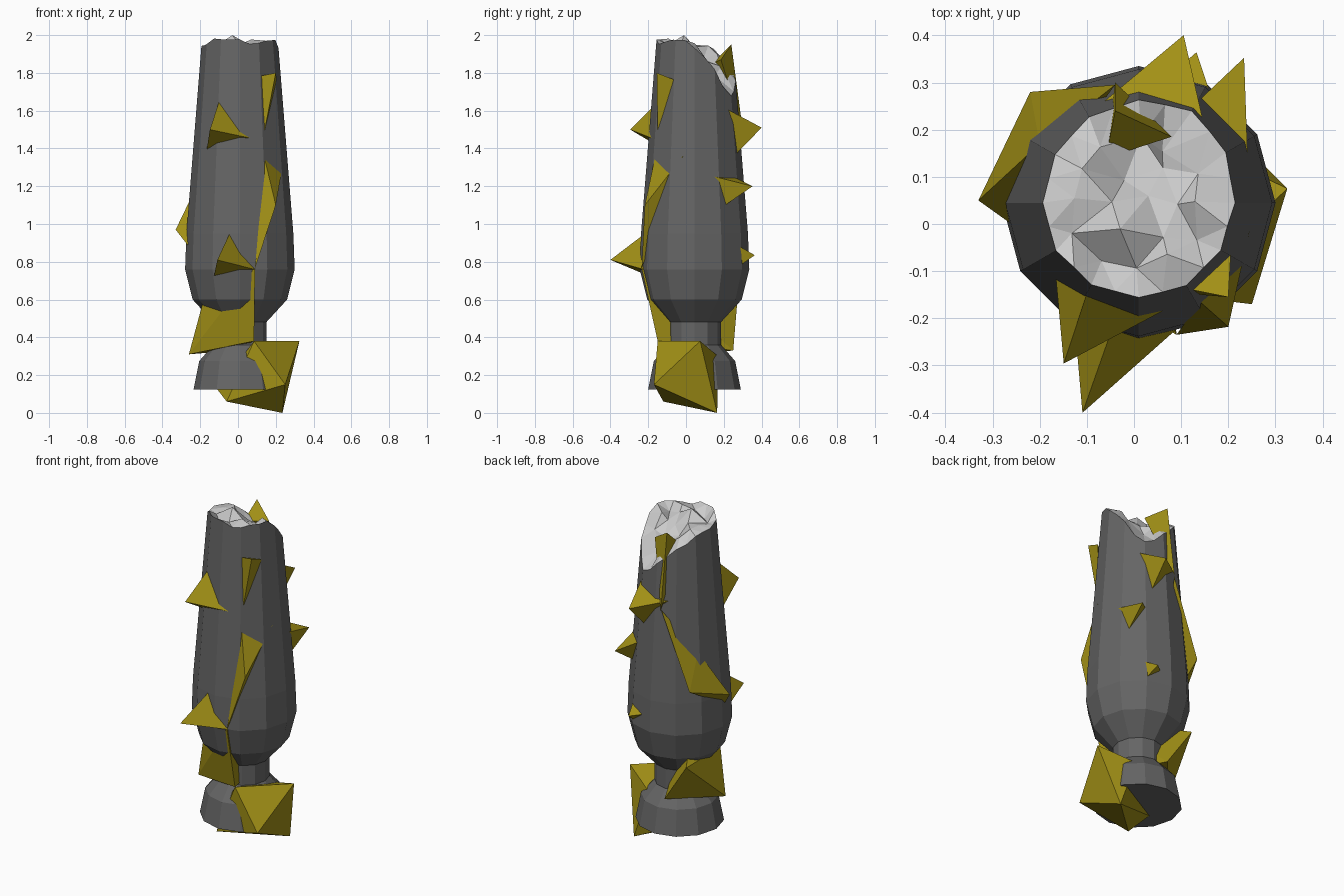
import bpy, bmesh, random
from math import sin, cos, exp, radians, pi

if "Cube" in bpy.data.objects:
    bpy.data.objects.remove(bpy.data.objects["Cube"])

random.seed(4)
CX, CY, SIDES = 0.01, 0.045, 12


def material(name, rgb):
    m = bpy.data.materials.new(name)
    m.diffuse_color = (*rgb, 1)
    m.use_nodes = True
    m.node_tree.nodes["Principled BSDF"].inputs["Base Color"].default_value = m.diffuse_color
    return m


STONE = material("dark_stone", (0.13, 0.13, 0.13))
BREAK = material("pale_break", (0.52, 0.52, 0.52))
GOLD = material("gold", (0.36, 0.28, 0.008))


def add_object(name, bm, mat):
    bmesh.ops.recalc_face_normals(bm, faces=bm.faces)
    me = bpy.data.meshes.new(name)
    bm.to_mesh(me)
    bm.free()
    me.materials.append(mat)
    ob = bpy.data.objects.new(name, me)
    bpy.context.collection.objects.link(ob)


def polar(r, deg, z):
    return (CX + r * cos(radians(deg)), CY + r * sin(radians(deg)), z)


def shaft_radius(z):
    return min(0.29, 0.283 - 0.08 * (z - 0.95))


def rim_height(deg):
    """Ragged rim with a notch at the back right, steeper on its right side."""
    off = (deg - 62 + 180) % 360 - 180
    width = 28 if off < 0 else 45
    return 1.965 - 0.27 * exp(-0.5 * (off / width) ** 2)


rim_pts = []
for i in range(2 * SIDES):
    deg = i * 180 / SIDES
    z = rim_height(deg) + random.uniform(-0.02, 0.02)
    flat = cos(pi / SIDES) if i % 2 else 1      # odd points lie mid-facet
    rim_pts.append(polar(shaft_radius(z) * flat, deg, z))

# Turned column: foot, neck, bulge and tapering shaft
PROFILE = [(0.245, 0.125), (0.215, 0.275), (0.14, 0.36), (0.14, 0.48),
           (0.25, 0.60), (0.29, 0.76), (0.283, 0.95)]
bm = bmesh.new()
rings = [[bm.verts.new(polar(r, i * 360 / SIDES, z)) for i in range(SIDES)]
         for r, z in PROFILE]
rim = [bm.verts.new(p) for p in rim_pts]
bm.faces.new(rings[0])
for i in range(SIDES):
    j = (i + 1) % SIDES
    for lo, hi in zip(rings, rings[1:]):
        bm.faces.new((lo[i], lo[j], hi[j], hi[i]))
    bm.faces.new((rings[-1][i], rings[-1][j], rim[2 * j], rim[2 * i + 1], rim[2 * i]))
add_object("column", bm, STONE)

# Broken top: jittered rings stepping 24 > 12 > 6 > 1
bm = bmesh.new()
outer = [bm.verts.new(p) for p in rim_pts]
for n, r, blend in ((12, 0.14, 0.6), (6, 0.07, 0.3)):
    inner = []
    for i in range(n):
        deg = i * 360 / n
        z = 1.92 + (rim_height(deg) - 1.92) * blend + random.uniform(-0.03, 0.03)
        inner.append(bm.verts.new(polar(r + random.uniform(-0.025, 0.025),
                                        deg + random.uniform(-6, 6), z)))
    for i in range(n):
        j = (i + 1) % n
        mid = outer[2 * i + 1]
        bm.faces.new((outer[2 * i], mid, inner[i]))
        bm.faces.new((mid, outer[2 * j], inner[j]))
        bm.faces.new((mid, inner[j], inner[i]))
    outer = inner
outer[4].co.z = 2.0                              # highest splinter
centre = bm.verts.new((0.03, 0.06, 1.91))
for i in range(6):
    bm.faces.new((outer[i], outer[(i + 1) % 6], centre))
add_object("broken_top", bm, BREAK)


def crystal(name, *pts):
    """Faceted crystal spanning a few corner points."""
    bm = bmesh.new()
    for p in pts:
        bm.verts.new(p)
    bmesh.ops.convex_hull(bm, input=bm.verts)
    bmesh.ops.delete(bm, geom=[v for v in bm.verts if not v.link_faces], context='VERTS')
    add_object(name, bm, GOLD)


def spike(name, tip_deg, reach, z, base_deg, size, roll):
    """Three-sided spike whose triangular base is wrapped on the shaft."""
    base = []
    for k in range(3):
        a = radians(roll + 120 * k)
        bz = z + size * sin(a)
        r = shaft_radius(bz)
        base.append(polar(r * 0.96, base_deg + 180 / pi * size * cos(a) / r, bz))
    crystal(name, polar(reach, tip_deg, z), *base)


# Small spikes on the shaft
spike("front_upper_spike", 245, 0.376, 1.50, 249, 0.157, 103)
spike("front_lower_spike", 255, 0.461, 0.81, 262, 0.138, 98)
spike("back_upper_spike", 75, 0.368, 1.51, 77, 0.14, 16)
spike("back_right_spike", 54, 0.38, 1.20, 40, 0.10, 27)
spike("back_small_spike", 69, 0.342, 0.835, 64, 0.062, 6)

# Long slivers lying along the shaft
crystal("right_upper_sliver", (.125, -.14, 1.785), (.20, -.155, 1.80),
        (.205, -.065, 1.765), (.14, -.15, 1.49))
crystal("right_long_sliver", (.14, -.165, 1.35), (.20, -.218, 1.10),
        (.245, -.015, 1.36), (.09, -.235, .765))
crystal("left_long_sliver", (-.33, .05, .97), (-.22, .28, 1.04), (-.2, .17, 1.24),
        (-.26, 0, .88), (-.04, .295, 1.5))
crystal("back_top_sliver", (-.04, .24, 1.95), (-.06, .14, 1.85),
        (.08, .185, 1.87), (-.04, .30, 1.5))

# Big crystals around the neck and under the foot
crystal("neck_crystal", (.09, -.235, .765), (.085, -.15, .38), (-.19, .27, .57),
        (-.26, -.01, .31), (-.03, .25, .33), (-.19, -.06, .57))
crystal("foot_crystal", (.085, -.15, .38), (.325, .075, .38), (.235, .165, 0),
        (.25, -.17, .15), (-.06, -.12, .06), (-.11, 0, .125), (.13, .17, .3))
